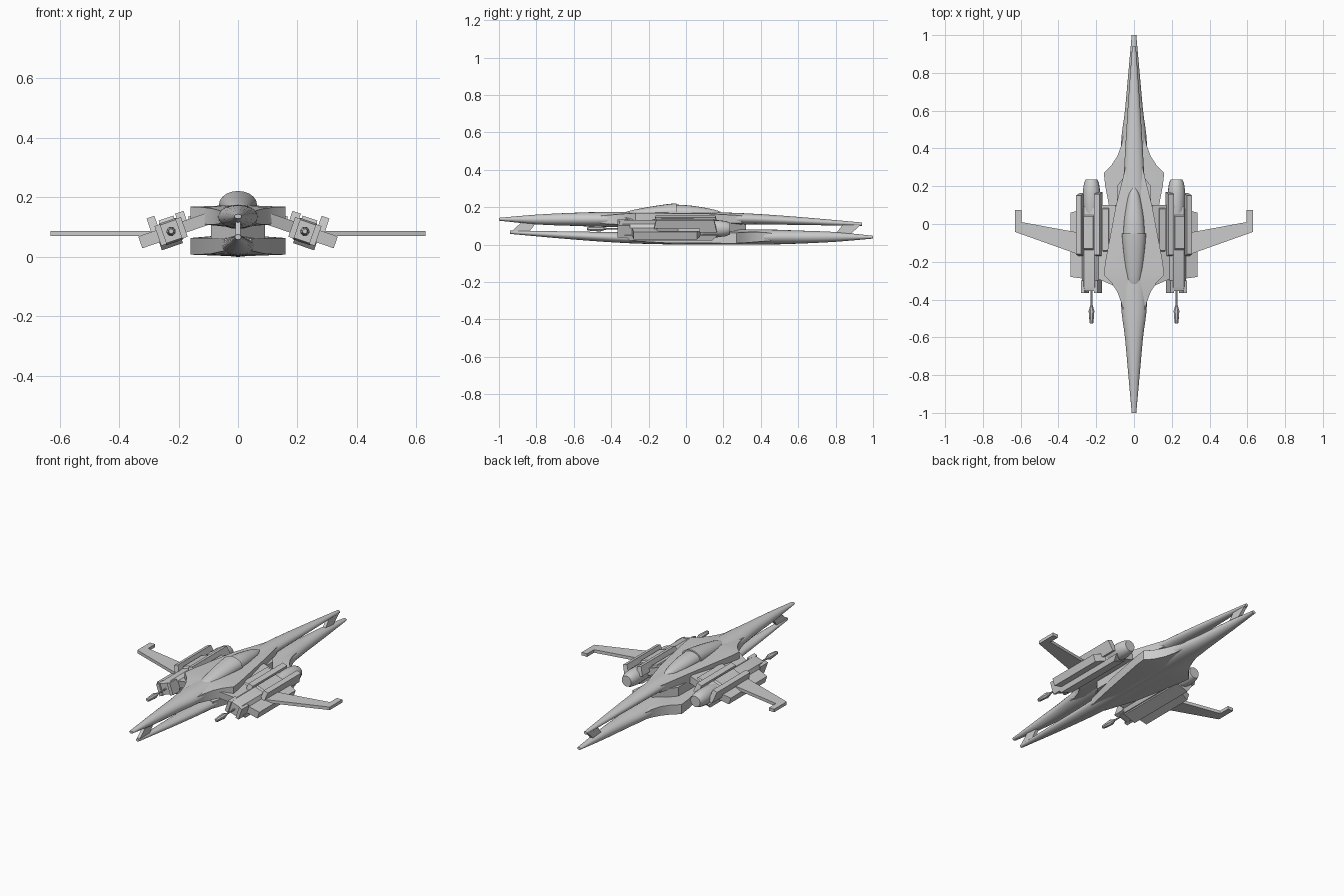
import bpy, bmesh, math
from mathutils import Matrix, Vector

cube = bpy.data.objects.get("Cube")
if cube:
    bpy.data.objects.remove(cube, do_unlink=True)

grey = bpy.data.materials.new("hull_grey")
grey.use_nodes = True
grey.diffuse_color = (0.6, 0.6, 0.6, 1)
grey.node_tree.nodes["Principled BSDF"].inputs["Base Color"].default_value = (0.6, 0.6, 0.6, 1)


def finish(name, bm, matrix=Matrix(), angle=30):
    bm.transform(matrix)
    bmesh.ops.recalc_face_normals(bm, faces=bm.faces)
    mesh = bpy.data.meshes.new(name)
    bm.to_mesh(mesh)
    bm.free()
    mesh.materials.append(grey)
    obj = bpy.data.objects.new(name, mesh)
    bpy.context.collection.objects.link(obj)
    bpy.ops.object.select_all(action="DESELECT")
    obj.select_set(True)
    bpy.context.view_layer.objects.active = obj
    bpy.ops.object.shade_smooth_by_angle(angle=math.radians(angle))
    return obj


def loft(name, rings, matrix=Matrix(), angle=30):
    """Skin a list of equal-length point rings and cap both ends."""
    bm = bmesh.new()
    loops = [[bm.verts.new(p) for p in ring] for ring in rings]
    n = len(loops[0])
    for a, b in zip(loops, loops[1:]):
        for i in range(n):
            j = (i + 1) % n
            bm.faces.new((a[i], a[j], b[j], b[i]))
    bm.faces.new(loops[0])
    bm.faces.new(loops[-1])
    return finish(name, bm, matrix, angle)


def oval(y, w, bottom, top, n=20):
    c, h = (top + bottom) / 2, (top - bottom) / 2
    return [(w * math.cos(t), y, c + h * math.sin(t))
            for t in (2 * math.pi * i / n for i in range(n))]


def prism(name, outline, low, high, axis="z", matrix=Matrix()):
    """Extrude an outline along z, or a (y, z) outline along x."""
    if axis == "z":
        rings = [[(a, b, k) for a, b in outline] for k in (low, high)]
    else:
        rings = [[(k, a, b) for a, b in outline] for k in (low, high)]
    return loft(name, rings, matrix)


def smooth_stations(rows, steps=4):
    """Catmull-Rom interpolation between hull stations."""
    v = [Vector(r) for r in rows]
    out = []
    for i in range(len(v) - 1):
        a, b, c, d = v[max(i - 1, 0)], v[i], v[i + 1], v[min(i + 2, len(v) - 1)]
        for k in range(steps):
            t = k / steps
            out.append(b + (c - a) * t / 2 + (a * 2 - b * 5 + c * 4 - d) * t * t / 2
                       + (b * 3 - a - c * 3 + d) * t ** 3 / 2)
    return out + [v[-1]]


# Two matching hulls: the lower one is the upper one turned over
turned = (Matrix.Translation((0, 0, 0.0875)) @ Matrix.Rotation(math.pi, 4, "X")
          @ Matrix.Translation((0, 0, -0.0875)))
# y, half width, bottom, top
spine = [(-1, .012, .128, .143), (-.8, .03, .108, .16), (-.6, .048, .1, .17),
         (-.4, .07, .094, .175), (0, .07, .095, .175), (.3, .052, .108, .168),
         (.6, .034, .105, .148), (.94, .01, .1, .118)]
# y, half width, edge bottom, edge top
shoulders = [(-.5, .05, .12, .15), (-.42, .066, .11, .157), (-.36, .088, .108, .162),
             (-.31, .12, .11, .166), (-.27, .16, .112, .168), (-.2, .152, .112, .168),
             (.1, .095, .112, .166), (.3, .045, .115, .155)]
for label, m in (("upper", Matrix()), ("lower", turned)):
    loft(label + "_spine", [oval(*s) for s in smooth_stations(spine)], m, 40)
    loft(label + "_shoulders",
         [[(0, y, t + .006), (w, y, t), (w, y, b), (0, y, b - .012),
           (-w, y, b), (-w, y, t)] for y, w, b, t in shoulders], m, 22)
    # Slanted strut joining the hull tips
    prism(label + "_tip_strut", [(-.935, .068), (-.845, .06), (-.80, .118), (-.87, .128)],
          -.009, .009, "x", m)

# Core between the hulls
prism("hull_core", [(-.09, -.2), (0, -.32), (.09, -.2), (.09, .2), (0, .32), (-.09, .2)], .06, .12)

# Canopy: raised windshield and a slimmer rear fairing
loft("windshield", [oval(*s) for s in smooth_stations(
    [(-.345, .018, .14, .165), (-.3, .036, .13, .181), (-.2, .05, .13, .201),
     (-.1, .06, .13, .216), (-.05, .064, .13, .221)])], angle=40)
loft("canopy_rear", [oval(*s) for s in smooth_stations(
    [(-.06, .057, .13, .214), (.02, .052, .13, .209), (.1, .041, .13, .197),
     (.16, .027, .14, .184), (.195, .008, .155, .171)])], angle=40)


def tube(name, stations, m, n=16, v=0):
    loft(name, [oval(y, r, v - r, v + r, n) for y, r in stations], m, 40)


def bar(name, u, v, y, m, slope=0.0):
    """Box given by ranges, with ends slanted towards the top."""
    lo, hi = v
    prism(name, [(y[0], lo), (y[1], lo), (y[1] - slope, hi), (y[0] + slope, hi)],
          u[0], u[1], "x", m)


for side, sign in (("left", 1), ("right", -1)):
    flip = Matrix.Diagonal((sign, 1, 1, 1))
    pod = (flip @ Matrix.Translation((.225, 0, .085))
           @ Matrix.Rotation(math.radians(19), 4, "Y"))
    # Arm running from the hull out to the pod's outer plate
    prism(side + "_arm", [(-.14, -.33), (-.04, -.29), (-.04, .1), (-.14, .1)], -.02, .02, "z", pod)
    prism(side + "_outer_plate", [(-.04, -.3), (.11, -.28), (.11, .06), (-.04, .1)],
          -.022, .02, "z", pod)
    # Engine body with chamfered corners
    section = [(-.045, -.02), (-.03, -.038), (.03, -.038), (.045, -.02),
               (.045, .02), (.03, .038), (-.03, .038), (-.045, .02)]
    loft(side + "_engine_body",
         [[(u * k, y, v * k) for u, v in section]
          for y, k in ((-.355, .85), (-.33, 1), (.08, 1), (.12, .8))], pod)
    # Forked jaws around the gun
    for name, u in (("inner", -.037), ("outer", .037)):
        bar(f"{side}_{name}_jaw", (u - .01, u + .01), (-.035, .035), (-.365, -.3), pod)
    # Rounded nozzle
    tube(side + "_nozzle", [(-.03, .028), (.04, .036), (.1, .046), (.17, .046),
                            (.215, .04), (.235, .031)], pod)
    # Long rails on top of the pod
    bar(side + "_inner_rail", (-.062, -.032), (.0, .052), (-.175, .17), pod, .012)
    bar(side + "_outer_rail", (.036, .064), (.0, .068), (-.175, .165), pod, .015)
    bar(side + "_centre_cowl", (-.025, .028), (.02, .048), (-.15, .06), pod, .02)
    bar(side + "_belly_fairing", (-.025, .05), (-.05, -.02), (-.3, .14), pod, -.03)
    # Small conduits beside the hull
    bar(side + "_hull_conduit", (-.105, -.07), (-.008, .028), (-.16, .1), pod, .02)
    # Gun barrel with a swollen muzzle
    tube(side + "_gun", [(-.528, .008), (-.522, .011), (-.46, .016), (-.435, .008),
                         (-.425, .005), (-.34, .005)], pod, 8)
    # Swept wing with a tip fence
    prism(side + "_wing", [(.27, -.17), (.63, -.042), (.63, .075), (.595, .075),
                           (.595, .01), (.27, -.05)], .069, .087, "z", flip)
